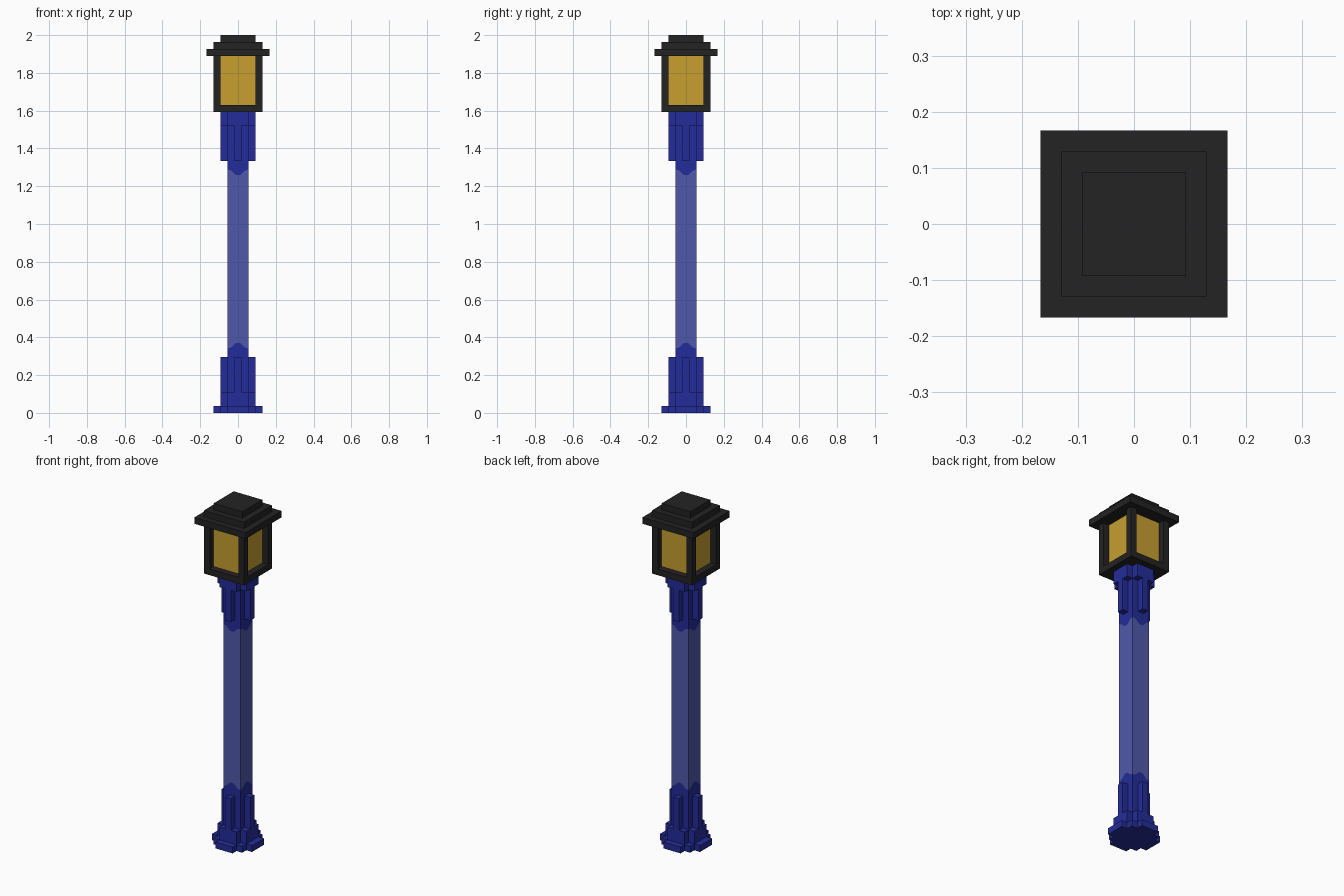
import bpy
import bmesh

if "Cube" in bpy.data.objects:
    bpy.data.objects.remove(bpy.data.objects["Cube"], do_unlink=True)

U = 2 / 54  # one block of the blocky grid


def material(name, rgb):
    col = [((c / 255 + 0.055) / 1.055) ** 2.4 if c > 10 else c / 255 / 12.92 for c in rgb] + [1]
    m = bpy.data.materials.new(name)
    m.use_nodes = True
    m.diffuse_color = col
    bsdf = next(n for n in m.node_tree.nodes if n.type == 'BSDF_PRINCIPLED')
    bsdf.inputs["Base Color"].default_value = col
    bsdf.inputs["Roughness"].default_value = 0.8
    return m


BLACK = material("soft black", (35, 35, 35))
NAVY = material("deep blue", (36, 44, 154))
SLATE = material("faded blue", (79, 89, 170))
AMBER = material("amber glass", (199, 159, 48))


def finish(name, bm, *mats):
    bmesh.ops.recalc_face_normals(bm, faces=bm.faces)
    me = bpy.data.meshes.new(name)
    bm.to_mesh(me)
    bm.free()
    for m in mats:
        me.materials.append(m)
    ob = bpy.data.objects.new(name, me)
    bpy.context.collection.objects.link(ob)
    return ob


def turn(x, y, n):
    """Rotate a plan point by n quarter turns."""
    for _ in range(n):
        x, y = -y, x
    return x, y


def prism(name, quarter, z0, z1, mat, cx=0, cy=0):
    """Extrude a plan outline, given as one quarter, between two heights."""
    bm = bmesh.new()
    pts = [turn(x, y, n) for n in range(4) for x, y in quarter]
    face = bm.faces.new([bm.verts.new(((x + cx) * U, (y + cy) * U, z0 * U)) for x, y in pts])
    ext = bmesh.ops.extrude_face_region(bm, geom=[face], use_keep_orig=True)
    top = [g for g in ext["geom"] if isinstance(g, bmesh.types.BMVert)]
    bmesh.ops.translate(bm, verts=top, vec=(0, 0, (z1 - z0) * U))
    return finish(name, bm, mat)


def square(half):
    return [(half, half)]


# Plan outlines
FOOT = [(3.5, -1.5), (3.5, 1.5), (2.5, 1.5), (2.5, 2.5), (1.5, 2.5)]
CROSS = [(2.5, -1.5), (2.5, 1.5), (1.5, 1.5)]
RIBBED = [(2.5, -0.5), (2.5, 0.5), (1.5, 0.5), (1.5, 1.5), (0.5, 1.5)]

# Base and capital
prism("foot_plate", FOOT, 0, 1, NAVY)
prism("base_block", CROSS, 1, 3, NAVY)
prism("base_ribs", RIBBED, 3, 8, NAVY)
prism("capital_ribs", RIBBED, 36, 41, NAVY)
prism("capital_block", CROSS, 41, 43, NAVY)

# Shaft, with a pointed dark band cut into each end of every side
bm = bmesh.new()
point = [(-1.5, 9.2), (-1, 9.35), (-0.3, 10), (0.3, 10), (1, 9.35), (1.5, 9.2)]
for n in range(4):
    def row(pts):
        return [bm.verts.new((*[c * U for c in turn(x, -1.5, n)], z * U)) for x, z in pts]
    foot, head = row([(-1.5, 8), (1.5, 8)]), row([(-1.5, 36), (1.5, 36)])
    low, high = row(point), row([(x, 44 - z) for x, z in point])
    bm.faces.new(foot + low[::-1]).material_index = 1
    bm.faces.new(low + high[::-1])
    bm.faces.new(high + head[::-1]).material_index = 1
bmesh.ops.remove_doubles(bm, verts=bm.verts, dist=1e-5)
finish("shaft", bm, SLATE, NAVY)

# Lantern: floor, recessed glass and corner posts
prism("lantern_floor", square(3.5), 43, 44, BLACK)
prism("lantern_glass", square(2.5), 44, 51, AMBER)
for label, cx, cy in (("front_left", 3, -3), ("front_right", -3, -3),
                      ("back_left", 3, 3), ("back_right", -3, 3)):
    prism("lantern_post_" + label, square(0.5), 44, 51, BLACK, cx, cy)

# Stepped roof
for name, half, z in (("roof_eave", 4.5, 51), ("roof_step", 3.5, 52), ("roof_cap", 2.5, 53)):
    prism(name, square(half), z, z + 1, BLACK)
